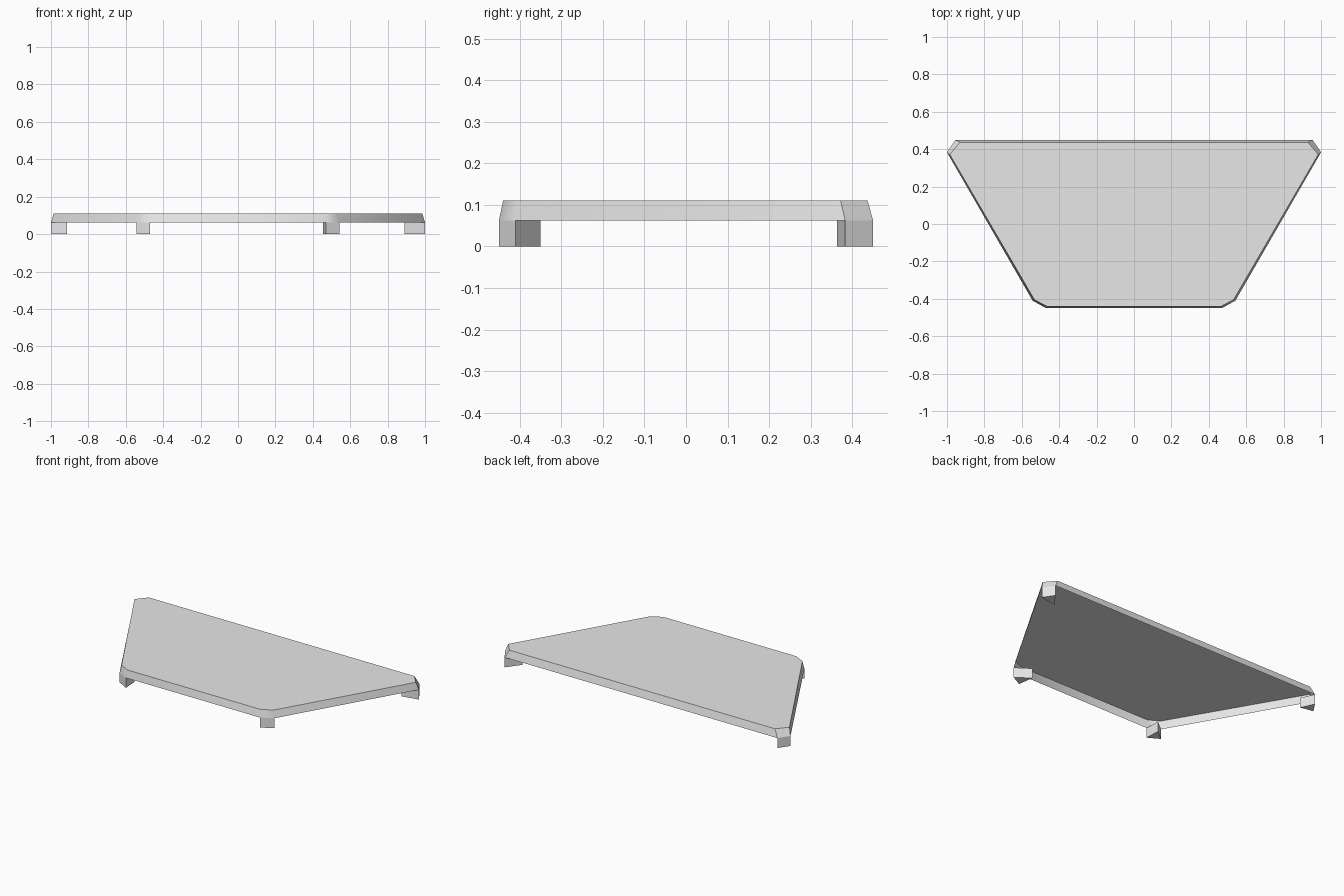
import bpy, bmesh, math

cube = bpy.data.objects.get("Cube")
if cube:
    bpy.data.objects.remove(cube, do_unlink=True)

RIM, TOP = 0.063, 0.11

grey = bpy.data.materials.new("light grey")
grey.use_nodes = True
grey.diffuse_color = (0.8, 0.8, 0.8, 1)
grey.node_tree.nodes["Principled BSDF"].inputs["Base Color"].default_value = (0.8, 0.8, 0.8, 1)


def mirrored(half):
    """Closed outline from its +x half, listed front to back."""
    return half + [(-x, y) for x, y in reversed(half)]


def loft(name, lower, upper, z0, z1, closed_bottom):
    """Walls between two matching outlines, with a lid and optional base."""
    bm = bmesh.new()
    a = [bm.verts.new((x, y, z0)) for x, y in lower]
    b = [bm.verts.new((x, y, z1)) for x, y in upper]
    n = len(a)
    for i in range(n):
        j = (i + 1) % n
        bm.faces.new((a[i], a[j], b[j], b[i]))
    bm.faces.new(b)
    if closed_bottom:
        bm.faces.new(a[::-1])
        bmesh.ops.recalc_face_normals(bm, faces=bm.faces[:])
    mesh = bpy.data.meshes.new(name)
    bm.to_mesh(mesh)
    bm.free()
    mesh.materials.append(grey)
    obj = bpy.data.objects.new(name, mesh)
    bpy.context.collection.objects.link(obj)
    return obj


# Tray: thin shell, open below, with a tapered rim
front_corner = [(0.47, -0.45), (0.542, -0.41)]
back_corner = [(1.0, 0.383), (0.955, 0.45)]
rim_outline = mirrored(front_corner + back_corner)
top_outline = mirrored([(0.465, -0.44), (0.532, -0.405), (0.985, 0.372), (0.93, 0.437)])
tray = loft("tray_top", rim_outline, top_outline, RIM, TOP, False)

bpy.ops.object.select_all(action='DESELECT')
tray.select_set(True)
bpy.context.view_layer.objects.active = tray
bpy.ops.object.shade_smooth_by_angle(angle=math.radians(40))

# Feet: triangular prisms flush with the cut corners
feet = {
    "front_left_foot": (front_corner, 1, (0.455, -0.35)),
    "front_right_foot": (front_corner, -1, (-0.475, -0.355)),
    "back_left_foot": (back_corner, 1, (0.89, 0.363)),
    "back_right_foot": (back_corner, -1, (-0.915, 0.367)),
}
for name, (corner, side, inner) in feet.items():
    tri = [(side * x, y) for x, y in corner] + [inner]
    loft(name, tri, tri, 0, RIM, True)
